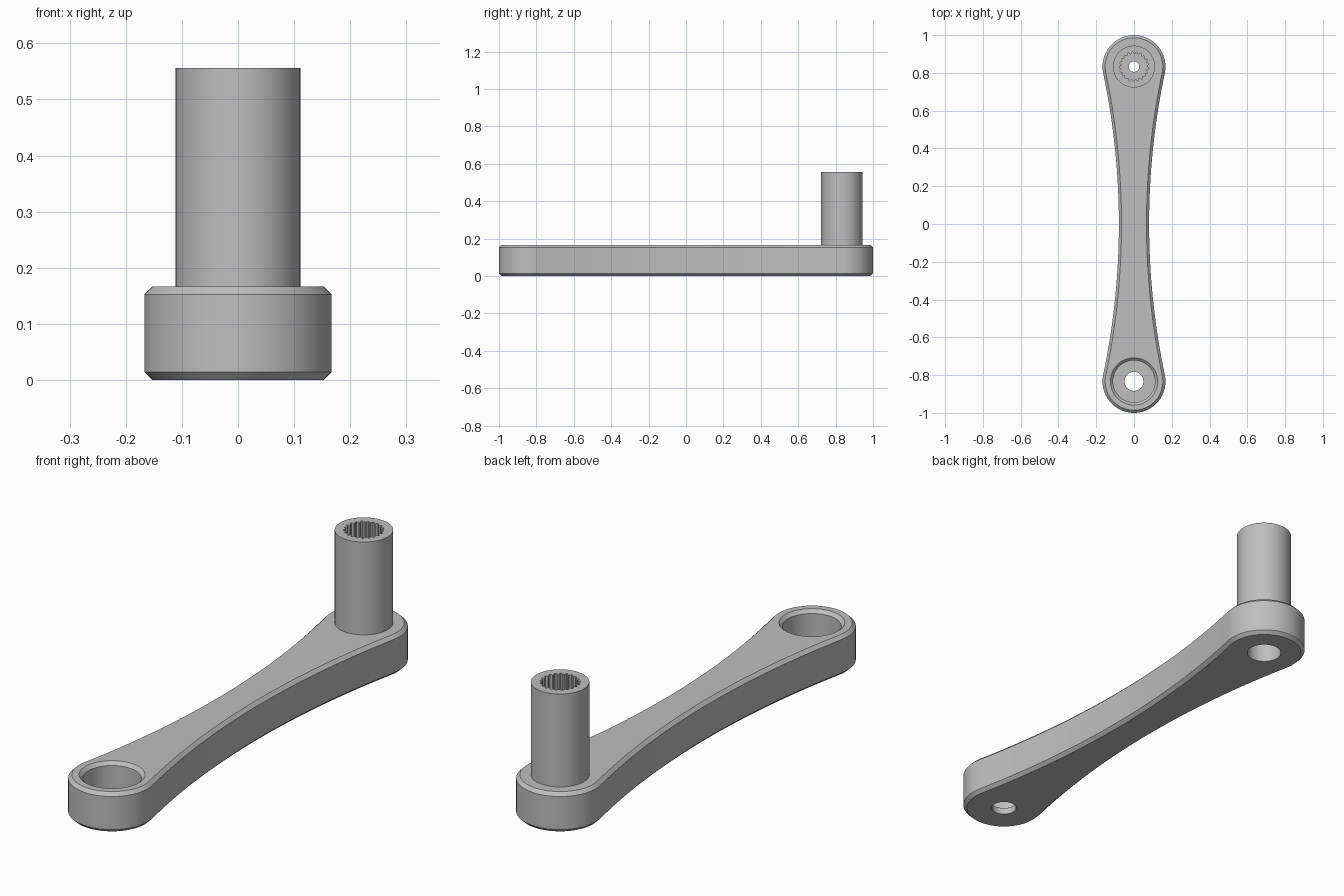
import bpy, bmesh
from math import sin, cos, pi, atan2, hypot, radians

default = bpy.data.objects.get("Cube")
if default:
    bpy.data.objects.remove(default, do_unlink=True)

HEIGHT = 1 / 6       # arm thickness
END_R = 1 / 6        # radius of the rounded ends
END_Y = 5 / 6        # distance of each end centre from the middle
WAIST = 0.08         # half width at the middle
CHAMFER = 0.014
POST_R, POST_TOP = 0.111, 0.5556

grey = bpy.data.materials.new("satin grey")
grey.use_nodes = True
colour = (0.52, 0.52, 0.52, 1)
grey.diffuse_color = colour
grey.node_tree.nodes["Principled BSDF"].inputs["Base Color"].default_value = colour


def loft(name, rings):
    """Closed solid through a stack of rings with equal point counts."""
    bm = bmesh.new()
    loops = [[bm.verts.new(p) for p in ring] for ring in rings]
    n = len(loops[0])
    for low, high in zip(loops, loops[1:]):
        for i in range(n):
            j = (i + 1) % n
            bm.faces.new((low[i], low[j], high[j], high[i]))
    bm.faces.new(loops[0][::-1])
    bm.faces.new(loops[-1])
    bmesh.ops.recalc_face_normals(bm, faces=bm.faces)
    mesh = bpy.data.meshes.new(name)
    bm.to_mesh(mesh)
    bm.free()
    mesh.materials.append(grey)
    obj = bpy.data.objects.new(name, mesh)
    bpy.context.collection.objects.link(obj)
    return obj


def turned(name, y, profile, n=80):
    """Round solid about a vertical axis from (radius, z) pairs."""
    return loft(name, [[(r * cos(2 * pi * i / n), y + r * sin(2 * pi * i / n), z)
                        for i in range(n)] for r, z in profile])


def arm_outline(inset, z):
    """Two round ends joined by tangent hollow arcs."""
    side_r = (END_Y**2 + WAIST**2 - END_R**2) / (2 * (END_R - WAIST))
    cx = WAIST + side_r
    a = atan2(END_Y, cx)
    r, caps, arcs = END_R - inset, 48, 32
    half = []
    for i in range(caps + 1):
        t = -a + (pi + 2 * a) * i / caps
        half.append((r * cos(t), END_Y + r * sin(t)))
    for i in range(1, arcs):
        t = a - 2 * a * i / arcs
        half.append((-cx + (side_r + inset) * cos(t), (side_r + inset) * sin(t)))
    return [(x, y, z) for x, y in half] + [(-x, -y, z) for x, y in half]


def splined_ring(z, teeth=21, inner=0.068, outer=0.077):
    """Toothed outline of the shaft socket."""
    pts = []
    for i in range(teeth):
        for step, r in ((0, inner), (0.25, inner), (0.5, outer), (0.75, outer)):
            t = 2 * pi * (i + step) / teeth
            pts.append((r * cos(t), END_Y + r * sin(t), z))
    return pts


# Chamfered arm
arm = loft("crank_arm", [arm_outline(CHAMFER, 0), arm_outline(0, CHAMFER),
                         arm_outline(0, HEIGHT - CHAMFER), arm_outline(CHAMFER, HEIGHT)])

# Upright post, joined to the arm
post = turned("post", END_Y, [(POST_R, HEIGHT / 2), (POST_R, POST_TOP)])

# Chamfered pocket and its through hole
over = 0.02
pocket = turned("pocket_cutter", -END_Y, [
    (0.111, 0.028), (0.111, HEIGHT - CHAMFER),
    (0.111 + CHAMFER + over, HEIGHT + over)])
pocket_hole = turned("pocket_hole_cutter", -END_Y, [(0.05, -over), (0.05, 0.1)], 48)

# Screw recess below, screw hole, and toothed socket in the post
recess = turned("recess_cutter", END_Y, [(0.069, -over), (0.069, 0.111)], 64)
screw_hole = turned("screw_hole_cutter", END_Y, [(0.028, 0.05), (0.028, 0.4)], 40)
socket = loft("socket_cutter", [splined_ring(0.195), splined_ring(POST_TOP + over)])

cutters = [pocket, pocket_hole, recess, screw_hole, socket]
for tool in [post] + cutters:
    mod = arm.modifiers.new(tool.name, 'BOOLEAN')
    mod.operation = 'UNION' if tool is post else 'DIFFERENCE'
    mod.solver = 'EXACT'
    mod.object = tool
    tool.hide_render = True

# Bake the cuts and drop the helpers
bpy.context.view_layer.update()
baked = bpy.data.meshes.new_from_object(arm.evaluated_get(bpy.context.evaluated_depsgraph_get()))
arm.modifiers.clear()
arm.data = baked
for tool in [post] + cutters:
    bpy.data.objects.remove(tool, do_unlink=True)

# Smooth curved walls, crisp edges
for obj in bpy.context.selected_objects:
    obj.select_set(False)
arm.select_set(True)
bpy.context.view_layer.objects.active = arm
bpy.ops.object.shade_smooth_by_angle(angle=radians(25))
